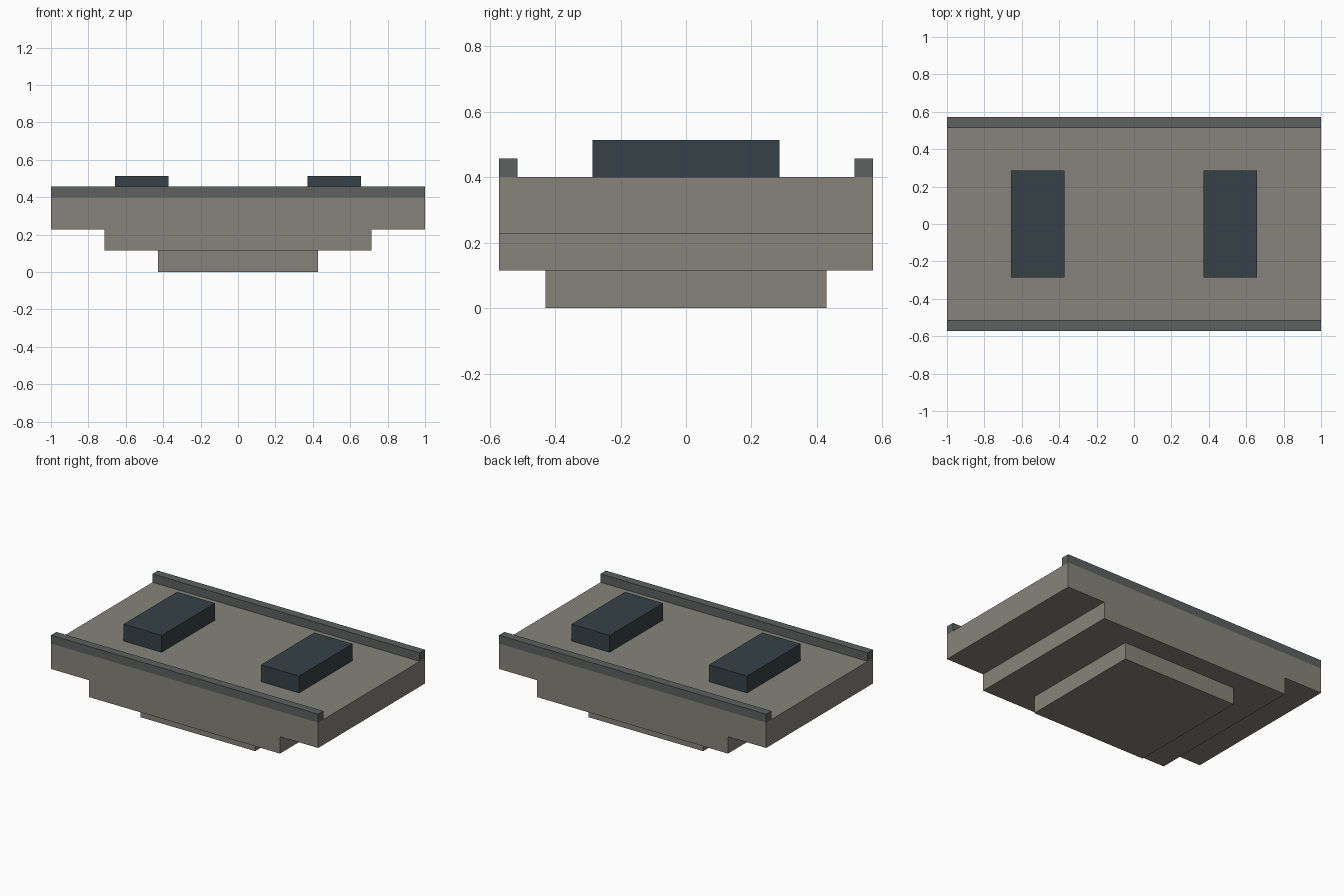
import bpy, bmesh

if "Cube" in bpy.data.objects:
    bpy.data.objects.remove(bpy.data.objects["Cube"])


def material(name, rgb):
    m = bpy.data.materials.new(name)
    m.diffuse_color = (*rgb, 1)
    m.use_nodes = True
    m.node_tree.nodes["Principled BSDF"].inputs["Base Color"].default_value = m.diffuse_color
    return m


stone = material("warm grey stone", (0.238, 0.231, 0.195))
trim = material("dark grey trim", (0.109, 0.119, 0.114))
slate = material("blue slate", (0.037, 0.054, 0.063))


def extrude_profile(name, points, y0, y1, mat):
    """Extrude an x-z outline along y."""
    bm = bmesh.new()
    face = bm.faces.new([bm.verts.new((x, y0, z)) for x, z in points])
    ext = bmesh.ops.extrude_face_region(bm, geom=[face])
    verts = [g for g in ext["geom"] if isinstance(g, bmesh.types.BMVert)]
    bmesh.ops.translate(bm, verts=verts, vec=(0, y1 - y0, 0))
    bmesh.ops.recalc_face_normals(bm, faces=bm.faces)
    me = bpy.data.meshes.new(name)
    bm.to_mesh(me)
    bm.free()
    me.materials.append(mat)
    ob = bpy.data.objects.new(name, me)
    bpy.context.collection.objects.link(ob)
    return ob


def box(name, x0, x1, y0, y1, z0, z1, mat):
    return extrude_profile(name, [(x0, z0), (x1, z0), (x1, z1), (x0, z1)], y0, y1, mat)


W, D = 1.0, 0.5714      # half width and half depth of the deck
DECK = 0.4              # deck height

# Stepped deck: wide slab over a narrower tier
half = [(0.7143, 0.1143), (0.7143, 0.2286), (W, 0.2286), (W, DECK)]
extrude_profile("stepped_deck", half + [(-x, z) for x, z in reversed(half)], -D, D, stone)

# Square foot
box("foot", -0.4286, 0.4286, -0.4286, 0.4286, 0, 0.1143, stone)

# Kerbs along the front and back edges
box("front_kerb", -W, W, -D, -0.5143, DECK, 0.4571, trim)
box("back_kerb", -W, W, 0.5143, D, DECK, 0.4571, trim)

# Raised blocks on the deck
for side, cx in (("left", -0.5143), ("right", 0.5143)):
    box(side + "_block", cx - 0.1429, cx + 0.1429, -0.2857, 0.2857, DECK, 0.5143, slate)
